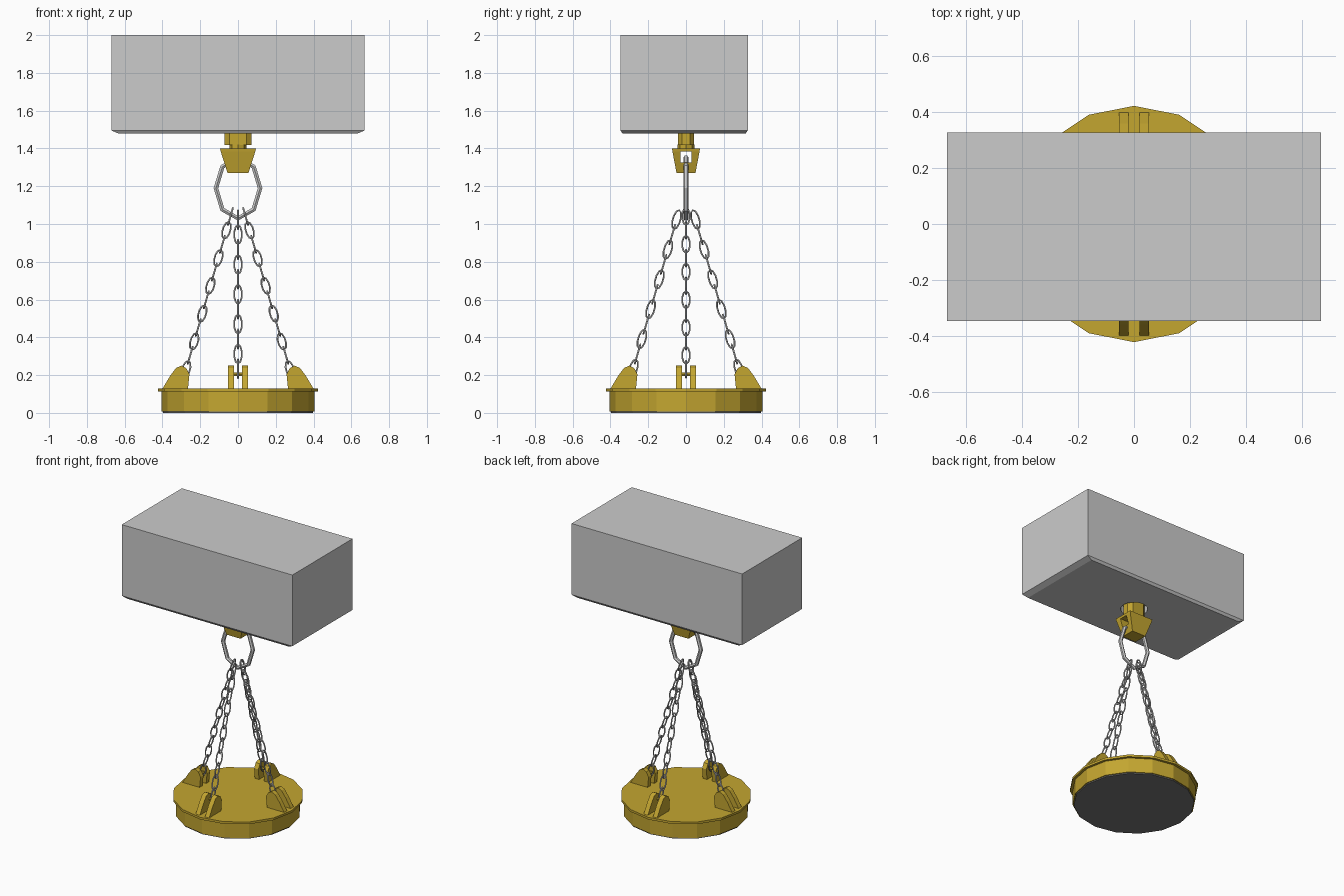
import bpy, bmesh
from math import sin, cos, pi
from mathutils import Vector

if "Cube" in bpy.data.objects:
    bpy.data.objects.remove(bpy.data.objects["Cube"])


def material(name, rgb):
    m = bpy.data.materials.new(name)
    m.diffuse_color = (*rgb, 1)
    m.use_nodes = True
    m.node_tree.nodes["Principled BSDF"].inputs["Base Color"].default_value = m.diffuse_color
    return m


YELLOW = material("yellow_paint", (0.55, 0.38, 0.03))
DARK = material("dark_face", (0.18, 0.18, 0.18))


def finish(name, bm, mat=None):
    bmesh.ops.recalc_face_normals(bm, faces=bm.faces)
    me = bpy.data.meshes.new(name)
    bm.to_mesh(me)
    bm.free()
    ob = bpy.data.objects.new(name, me)
    bpy.context.collection.objects.link(ob)
    if mat:
        me.materials.append(mat)
    return ob


def add_loft(bm, rings):
    """Skin a list of equal-length point rings and cap both ends."""
    vs = [[bm.verts.new(p) for p in r] for r in rings]
    n = len(vs[0])
    for a, b in zip(vs, vs[1:]):
        for i in range(n):
            bm.faces.new((a[i], a[(i + 1) % n], b[(i + 1) % n], b[i]))
    bm.faces.new(vs[0][::-1])
    bm.faces.new(vs[-1])


def loft(name, rings, mat=None):
    bm = bmesh.new()
    add_loft(bm, rings)
    return finish(name, bm, mat)


def rect(hx, hy, z, cy=0.0):
    return [(-hx, cy - hy, z), (hx, cy - hy, z), (hx, cy + hy, z), (-hx, cy + hy, z)]


def circle(r, z, n=16):
    return [(r * cos(2 * pi * i / n), r * sin(2 * pi * i / n), z) for i in range(n)]


def add_oval(bm, c, u, v, a, b, r, n, sides):
    """Closed oval tube with half axes a along u and b along v."""
    w = u.cross(v)
    loops = []
    for i in range(n):
        t = 2 * pi * i / n
        p = c + u * (a * cos(t)) + v * (b * sin(t))
        out = (u * (b * cos(t)) + v * (a * sin(t))).normalized()
        loops.append([bm.verts.new(p + (out * cos(s) + w * sin(s)) * r)
                      for s in (2 * pi * (k + 0.5) / sides for k in range(sides))])
    for i in range(n):
        l, m = loops[i], loops[(i + 1) % n]
        for k in range(sides):
            j = (k + 1) % sides
            bm.faces.new((l[k], l[j], m[j], m[k]))


def cut(ob, cutter):
    mod = ob.modifiers.new("cut", 'BOOLEAN')
    mod.operation, mod.solver, mod.object = 'DIFFERENCE', 'EXACT', cutter
    bpy.context.view_layer.objects.active = ob
    bpy.ops.object.modifier_apply(modifier=mod.name)
    bpy.data.objects.remove(cutter)


# Counterweight block with chamfered underside and mounting recess
block = loft("hanging_block", [rect(0.63, 0.325, 1.478, -0.01),
                               rect(0.67, 0.337, 1.495, -0.01),
                               rect(0.67, 0.337, 2.0, -0.01)])
cut(block, loft("recess_cutter", [circle(0.09, 1.45), circle(0.09, 1.53)]))

# Swivel nut and neck
nut = [(0.072, 0.02), (0.045, 0.042), (-0.045, 0.042), (-0.072, 0.02),
       (-0.072, -0.02), (-0.045, -0.042), (0.045, -0.042), (0.072, -0.02)]
loft("swivel_nut", [[(x, y, z) for x, y in nut] for z in (1.418, 1.53)], YELLOW)
loft("swivel_neck", [circle(0.046, z, 8) for z in (1.39, 1.42)], YELLOW)

# Tapered shackle with a slot for the ring
shackle = loft("shackle", [rect(0.055, 0.05, 1.27), rect(0.092, 0.072, 1.385),
                           rect(0.095, 0.074, 1.40)], YELLOW)
cut(shackle, loft("slot_cutter", [rect(0.2, 0.03, 1.325), rect(0.2, 0.03, 1.384)]))

# Octagonal lifting ring
X, Y, Z = Vector((1, 0, 0)), Vector((0, 1, 0)), Vector((0, 0, 1))
bm = bmesh.new()
add_oval(bm, Vector((0, 0, 1.19)), X, Z, 0.117, 0.16, 0.014, 8, 6)
finish("lifting_ring", bm)

# Magnet disc: body, flange and dark contact face
loft("magnet_body", [circle(0.405, 0.008), circle(0.405, 0.118)], YELLOW)
loft("magnet_flange", [circle(0.423, 0.114), circle(0.423, 0.13)], YELLOW)
loft("magnet_face", [circle(0.398, 0.0), circle(0.398, 0.012)], DARK)

# Lugs and chains on the four sides
profile = [(0.265, 0.125), (0.257, 0.205), (0.275, 0.238), (0.30, 0.25),
           (0.328, 0.238), (0.36, 0.195), (0.402, 0.125)]
for label, d in (("right", X), ("left", -X), ("back", Y), ("front", -Y)):
    side = Z.cross(d)
    bm = bmesh.new()
    for s0, s1 in ((-0.053, -0.02), (0.02, 0.053)):
        add_loft(bm, [[d * r + side * s + Z * z for r, z in profile] for s in (s0, s1)])
    pin = [(0.287 + 0.01 * cos(k * pi / 3), 0.205 + 0.01 * sin(k * pi / 3)) for k in range(6)]
    add_loft(bm, [[d * r + side * s + Z * z for r, z in pin] for s in (-0.03, 0.03)])
    finish(label + "_lug", bm, YELLOW)

    along_x = abs(d.x) > 0.5
    r0, z0, step, count, half = ((0.04, 1.04, 0.0735, 12, 0.047) if along_x
                                 else (0.05, 1.023, 0.079, 11, 0.053))
    run = (d * 0.29 - Z).normalized()
    bm = bmesh.new()
    for i in range(count):
        centre = d * (r0 + 0.29 * step * i) + Z * (z0 - step * i)
        flat = (i % 2 == 1) == along_x
        across = run.cross(side) if flat else side
        add_oval(bm, centre, run, across, half, 0.021, 0.005, 10, 5)
    finish(label + "_chain", bm)
